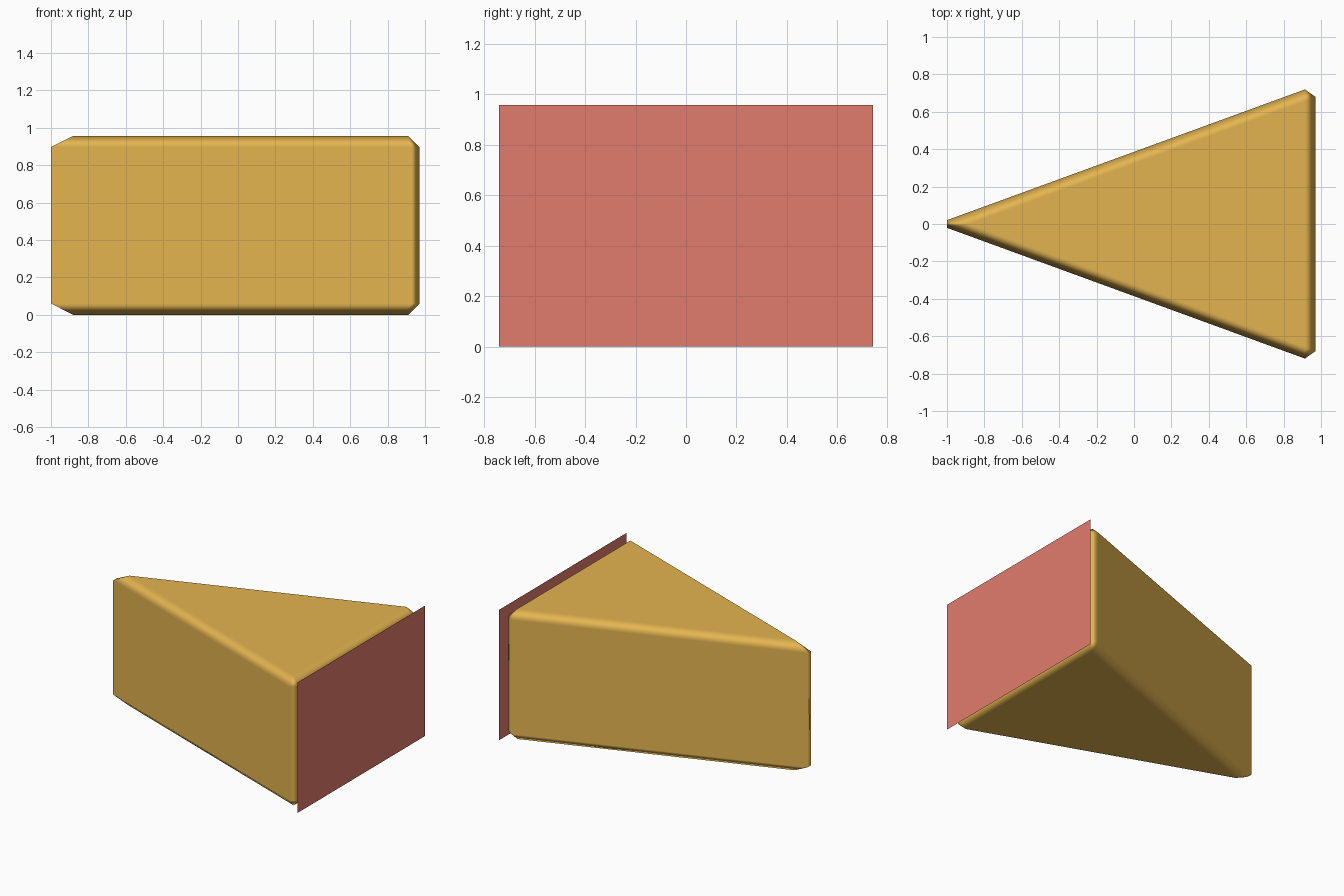
import bpy, bmesh, math
from mathutils import Matrix, Vector

cube = bpy.data.objects.get("Cube")
if cube:
    bpy.data.objects.remove(cube, do_unlink=True)

TIP_X, BACK_X, HALF_Y, HEIGHT = -1.056, 0.97, 0.74, 0.957


def material(name, rgb):
    mat = bpy.data.materials.new(name)
    mat.use_nodes = True
    mat.diffuse_color = (*rgb, 1)
    mat.node_tree.nodes["Principled BSDF"].inputs["Base Color"].default_value = (*rgb, 1)
    return mat


def add_object(name, bm, mat):
    mesh = bpy.data.meshes.new(name)
    bm.to_mesh(mesh)
    bm.free()
    mesh.materials.append(mat)
    obj = bpy.data.objects.new(name, mesh)
    bpy.context.collection.objects.link(obj)
    return obj


cheese = material("cheese yellow", (0.775, 0.456, 0.08))
wax = material("rind red", (0.768, 0.202, 0.153))

# Wedge: triangular prism with softly shaded chamfered edges
bm = bmesh.new()
corners = [(TIP_X, 0, 0), (BACK_X, -HALF_Y, 0), (BACK_X, HALF_Y, 0)]
base = bm.faces.new([bm.verts.new(c) for c in corners])
top = bmesh.ops.extrude_face_region(bm, geom=[base])["geom"]
bmesh.ops.translate(bm, vec=(0, 0, HEIGHT),
                    verts=[v for v in top if isinstance(v, bmesh.types.BMVert)])
bmesh.ops.recalc_face_normals(bm, faces=bm.faces)
for face in bm.faces:
    face.smooth = True
wedge = add_object("cheese_wedge", bm, cheese)
bevel = wedge.modifiers.new("chamfer", 'BEVEL')
bevel.width = 0.06
bevel.segments = 1
bevel.limit_method = 'ANGLE'
bevel.harden_normals = True

# Rind: flat sheet just behind the wide end
bm = bmesh.new()
sheet = [(1, -HALF_Y, 0), (1, HALF_Y, 0), (1, HALF_Y, HEIGHT), (1, -HALF_Y, HEIGHT)]
bm.faces.new([bm.verts.new(c) for c in sheet])
add_object("rind", bm, wax)


# Holes: eight-sided flat spots on the top and the front cut
def spot(name, radius, matrix):
    bm = bmesh.new()
    bmesh.ops.create_circle(bm, cap_ends=True, segments=8, radius=radius, matrix=matrix)
    add_object(name, bm, cheese)


LIFT = 0.002
turn = Matrix.Rotation(math.pi / 8, 4, 'Z')
for i, (x, y, r) in enumerate([(-0.165, 0.005, 0.143), (0.495, 0.305, 0.119),
                               (0.555, -0.295, 0.095)]):
    spot(f"top_hole_{i + 1}", r, Matrix.Translation((x, y, HEIGHT + LIFT)) @ turn)

along = Vector((BACK_X - TIP_X, -HALF_Y, 0)).normalized()
up = Vector((0, 0, 1))
out = along.cross(up)
frame = Matrix((along, up, out)).transposed().to_4x4()
for i, (x, z, r) in enumerate([(-0.555, 0.72, 0.082), (-0.15, 0.36, 0.155),
                               (0.46, 0.66, 0.105)]):
    y = (x - TIP_X) * along.y / along.x
    place = Matrix.Translation(Vector((x, y, z)) + out * LIFT)
    spot(f"front_hole_{i + 1}", r, place @ frame)
